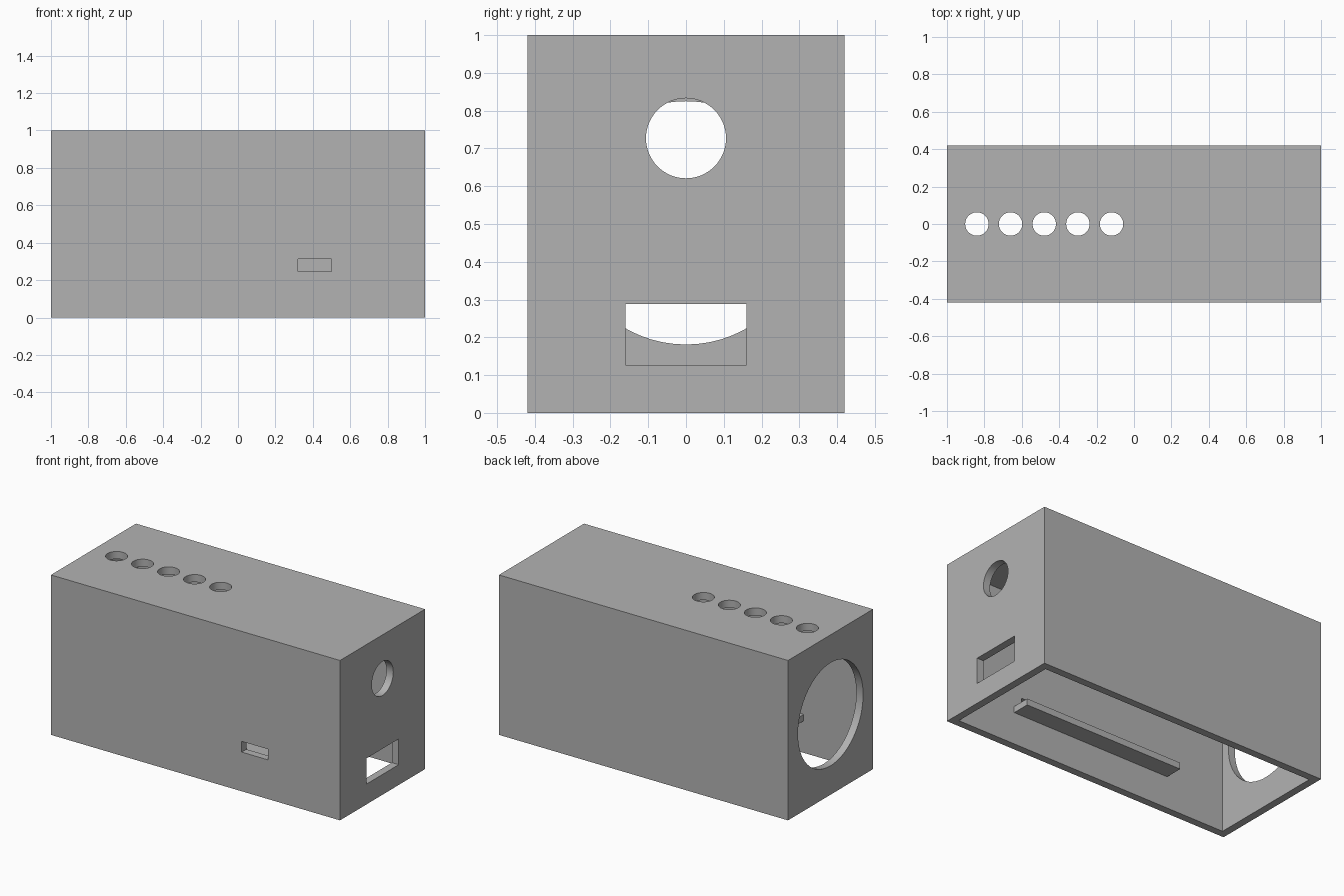
import bpy
from math import pi

if "Cube" in bpy.data.objects:
    bpy.data.objects.remove(bpy.data.objects["Cube"], do_unlink=True)

L, W, H, T = 2.0, 0.84, 1.0, 0.047   # length, width, height, wall thickness

grey = bpy.data.materials.new("plain grey")
grey.use_nodes = True
grey.diffuse_color = (0.45, 0.45, 0.45, 1)
grey.node_tree.nodes["Principled BSDF"].inputs["Base Color"].default_value = (0.45, 0.45, 0.45, 1)


def box(name, x, y, z):
    """Box from its (low, high) range on each axis."""
    spans = (x, y, z)
    bpy.ops.mesh.primitive_cube_add(size=1, location=[(a + b) / 2 for a, b in spans])
    ob = bpy.context.object
    ob.name = name
    ob.scale = [b - a for a, b in spans]
    bpy.ops.object.transform_apply(location=False, rotation=False, scale=True)
    ob.data.materials.append(grey)
    return ob


def rod(name, radius, location, along_x=False):
    """Short cylinder that passes through one wall."""
    bpy.ops.mesh.primitive_cylinder_add(vertices=64, radius=radius, depth=T * 3,
                                        location=location,
                                        rotation=(0, pi / 2 if along_x else 0, 0))
    ob = bpy.context.object
    ob.name = name
    ob.data.materials.append(grey)
    return ob


def cut(target, cutter):
    """Subtract the cutter, then discard it."""
    cutter.hide_render = True
    mod = target.modifiers.new("cut", "BOOLEAN")
    mod.operation, mod.solver, mod.object = "DIFFERENCE", "EXACT", cutter
    bpy.context.view_layer.objects.active = target
    bpy.ops.object.modifier_apply(modifier=mod.name)
    bpy.data.objects.remove(cutter, do_unlink=True)


# Hollow shell, open underneath
shell = box("housing", (-L / 2, L / 2), (-W / 2, W / 2), (0, H))
cut(shell, box("cavity", (-L / 2 + T, L / 2 - T), (-W / 2 + T, W / 2 - T), (-0.2, H - T)))

# Row of round holes in the top
for i in range(5):
    cut(shell, rod("top_hole", 0.0625, (-0.84 + 0.18 * i, 0, H - T / 2)))

# Large round opening at one end, small one and a slot at the other
cut(shell, rod("large_opening", 0.322, (-L / 2 + T / 2, 0, 0.503), True))
cut(shell, rod("small_opening", 0.106, (L / 2 - T / 2, 0, 0.727), True))
cut(shell, box("end_slot", (L / 2 - 2 * T, L / 2 + T), (-0.16, 0.16), (0.127, 0.288)))

# Small slot in the front wall
cut(shell, box("front_slot", (0.32, 0.5), (-W / 2 - T, -W / 2 + 2 * T), (0.245, 0.312)))

# Ledge inside the front wall, just under the front slot
box("inner_ledge", (-0.553, 0.553), (-W / 2 + T - 0.01, -W / 2 + T + 0.112), (0.2, 0.24))

# Smooth hole walls with crisp rims
bpy.ops.object.select_all(action="DESELECT")
shell.select_set(True)
bpy.context.view_layer.objects.active = shell
bpy.ops.object.shade_smooth_by_angle(angle=pi / 6)
